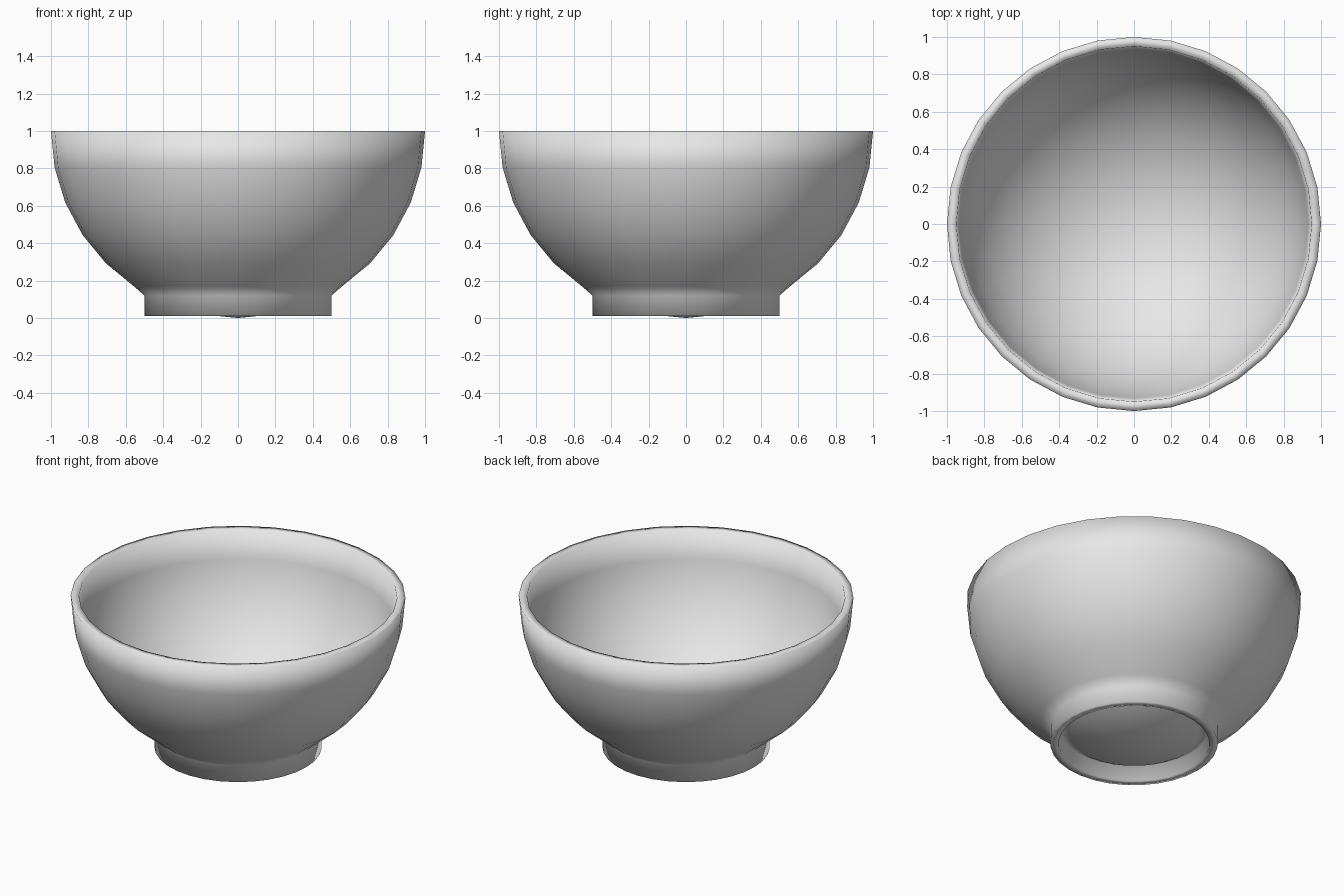
import bpy, bmesh
from math import sin, cos, tau, radians
from mathutils import Vector

cube = bpy.data.objects.get("Cube")
if cube:
    bpy.data.objects.remove(cube, do_unlink=True)

SEGMENTS = 32
STEP = radians(11.25)


def make_material(name, colour):
    mat = bpy.data.materials.new(name)
    mat.use_nodes = True
    mat.diffuse_color = colour
    mat.node_tree.nodes["Principled BSDF"].inputs["Base Color"].default_value = colour
    return mat


def arc(radius, rings):
    """Points on the lower half of a circle centred at the rim height."""
    return [(radius * cos(k * STEP), 1 - radius * sin(k * STEP)) for k in rings]


def lathe(name, profile, mat):
    bm = bmesh.new()
    verts = [bm.verts.new((r, 0, z)) for r, z in profile]
    edges = [bm.edges.new(pair) for pair in zip(verts, verts[1:])]
    bmesh.ops.spin(bm, geom=verts + edges, cent=Vector(), axis=(0, 0, 1),
                   angle=tau, steps=SEGMENTS)
    bmesh.ops.remove_doubles(bm, verts=bm.verts, dist=0.0005)
    bmesh.ops.recalc_face_normals(bm, faces=bm.faces)
    for face in bm.faces:
        face.smooth = True
    mesh = bpy.data.meshes.new(name)
    bm.to_mesh(mesh)
    bm.free()
    mesh.materials.append(mat)
    obj = bpy.data.objects.new(name, mesh)
    bpy.context.collection.objects.link(obj)
    return obj


# Underside, foot ring, outer wall, rim and inner wall in one continuous section
underside = arc(1.0, range(8, 5, -1))
foot = [(0.45, 0.115), (0.45, 0.01), (0.5, 0.01), (0.5, 0.12)]
outer_wall = arc(1.0, range(5, -1, -1))
inner_wall = arc(0.95, range(0, 9))

grey = make_material("light grey ceramic", (0.8, 0.8, 0.8, 1))
lathe("bowl", underside + foot + outer_wall + inner_wall, grey)
